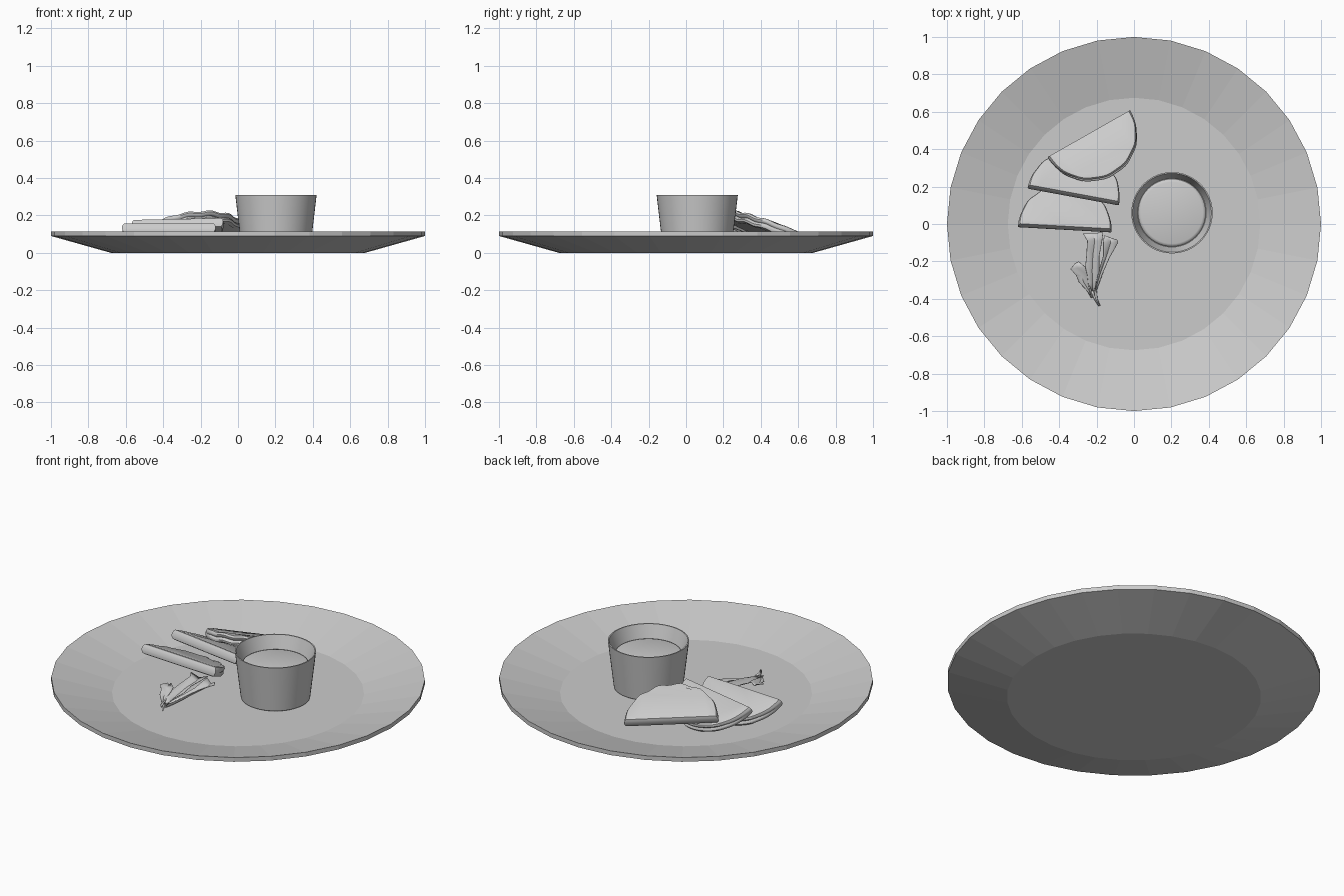
import bpy, bmesh, math
from mathutils import Vector, Matrix

if "Cube" in bpy.data.objects:
    bpy.data.objects.remove(bpy.data.objects["Cube"])


def finish(bm, name, smooth=None):
    bmesh.ops.recalc_face_normals(bm, faces=bm.faces)
    me = bpy.data.meshes.new(name)
    bm.to_mesh(me)
    bm.free()
    ob = bpy.data.objects.new(name, me)
    bpy.context.collection.objects.link(ob)
    if smooth:
        bpy.ops.object.select_all(action='DESELECT')
        ob.select_set(True)
        bpy.context.view_layer.objects.active = ob
        bpy.ops.object.shade_smooth_by_angle(angle=math.radians(smooth))
    return ob


def skin(bm, rings, cap_start=True, cap_end=True):
    """Join closed rings of vertices with quads."""
    n = len(rings[0])
    for a, b in zip(rings, rings[1:]):
        for i in range(n):
            j = (i + 1) % n
            bm.faces.new((a[i], a[j], b[j], b[i]))
    if cap_start:
        bm.faces.new(rings[0])
    if cap_end:
        bm.faces.new(rings[-1])


def lathe(name, profile, n, center=(0, 0), smooth=None):
    bm = bmesh.new()
    rings = [[bm.verts.new((center[0] + r * math.sin(2 * math.pi * i / n),
                            center[1] + r * math.cos(2 * math.pi * i / n), z))
              for i in range(n)] for r, z in profile]
    skin(bm, rings)
    return finish(bm, name, smooth)


# plate: flat base, sloping rim, shallow floor
lathe("plate", [(0.68, 0), (1.0, 0.09), (1.0, 0.115), (0.675, 0.03)], 32)

# dip cup and the dip inside it
CUP = (0.203, 0.06)
lathe("dip_cup", [(0.175, 0.035), (0.186, 0.042), (0.2175, 0.31), (0.211, 0.31),
                  (0.183, 0.225)], 48, CUP, 35)
lathe("dip", [(0.18, 0.22), (0.181, 0.23), (0.176, 0.238), (0.165, 0.242)], 48, CUP, 50)


def wedge(name, p, q, depth, drop, phase):
    """Folded half-round flatbread; fold runs p to q, round edge rises by -drop."""
    p, q = Vector(p), Vector(q)
    u = (q - p).normalized()
    r = (q - p).length / 2
    flat = Vector((0, 0, 1)).cross(u).normalized() * depth
    v = (flat - Vector((0, 0, drop))).normalized()
    w = u.cross(v).normalized()
    v = w.cross(u)
    if w.z < 0:
        w = -w
    mid = (p + q) / 2
    reach = math.hypot(depth, drop)
    # (arc inset, fold inset, height): split open on the arc, rounded on the fold
    section = [(0.10, 0.10, -0.028), (0.02, 0.04, -0.025), (0, 0.01, -0.014),
               (0.015, 0, -0.006), (0.06, 0, 0), (0.015, 0, 0.006),
               (0, 0.01, 0.014), (0.02, 0.04, 0.025), (0.10, 0.10, 0.028)]
    arc_n, fold_n = 40, 14
    bm = bmesh.new()
    rings = []
    for ai, fi, h in section:
        ring = []
        for i in range(arc_n + 1):
            t = math.pi * i / arc_n
            fade = math.sin(t)
            rip = math.sin(13 * t + phase) * fade
            k = 1 - ai * fade - fi * (1 - fade) + 0.012 * rip
            b = fi * 0.5 * (1 - fade)
            ring.append(bm.verts.new(mid + u * r * k * math.cos(t)
                        + v * reach * (k * fade + b)
                        + w * (h + 0.004 * rip)))
        for i in range(1, fold_n):
            s = -1 + 2 * i / fold_n
            ring.append(bm.verts.new(mid + u * r * s * (1 - fi)
                        + v * reach * fi * 0.5 + w * h))
        rings.append(ring)
    skin(bm, rings)
    finish(bm, name, 40)


# three leaning flatbread wedges
wedge("wedge_front", (-0.62, -0.012, 0.135), (-0.12, -0.04, 0.135), 0.23, 0.095, 0)
wedge("wedge_middle", (-0.568, 0.195, 0.155), (-0.08, 0.105, 0.165), 0.23, 0.105, 1)
wedge("wedge_back", (-0.02, 0.605, 0.085), (-0.46, 0.355, 0.13), 0.25, -0.092, 2)


def leaf(name, rows, sag):
    """Thin strip of left/right edge points with a creased mid-rib."""
    bm = bmesh.new()
    strips = []
    for x0, y0, x1, y1, z in rows:
        a, b = Vector((x0, y0, z)), Vector((x1, y1, z))
        m = (a + b) / 2 - Vector((0, 0, sag))
        strips.append([bm.verts.new(c) for c in (a, m, b)])
    for a, b in zip(strips, strips[1:]):
        for i in (0, 1):
            bm.faces.new((a[i], a[i + 1], b[i + 1], b[i]))
    ob = finish(bm, name, 40)
    ob.modifiers.new("thickness", 'SOLIDIFY').thickness = 0.003


# herb garnish: three leaves and a stem
leaf("garnish_leaf_middle", [(-.272, -.052, -.165, -.045, .10), (-.25, -.09, -.17, -.09, .095),
                             (-.255, -.17, -.185, -.17, .085), (-.262, -.24, -.185, -.25, .07),
                             (-.245, -.32, -.2, -.30, .06), (-.232, -.39, -.21, -.385, .045)], .02)
leaf("garnish_leaf_right", [(-.16, -.06, -.09, -.085, .10), (-.165, -.10, -.085, -.10, .09),
                            (-.165, -.17, -.13, -.18, .08), (-.195, -.27, -.165, -.26, .06),
                            (-.222, -.38, -.205, -.37, .045)], .02)
leaf("garnish_leaf_left", [(-.315, -.21, -.295, -.20, .085), (-.34, -.24, -.26, -.23, .08),
                           (-.31, -.275, -.25, -.27, .07), (-.295, -.31, -.245, -.31, .06),
                           (-.25, -.36, -.225, -.36, .05), (-.23, -.395, -.215, -.39, .045)], .012)
leaf("garnish_stem", [(-.23, -.36, -.2, -.35, .05), (-.215, -.40, -.195, -.40, .05),
                      (-.19, -.44, -.18, -.435, .05)], .008)
